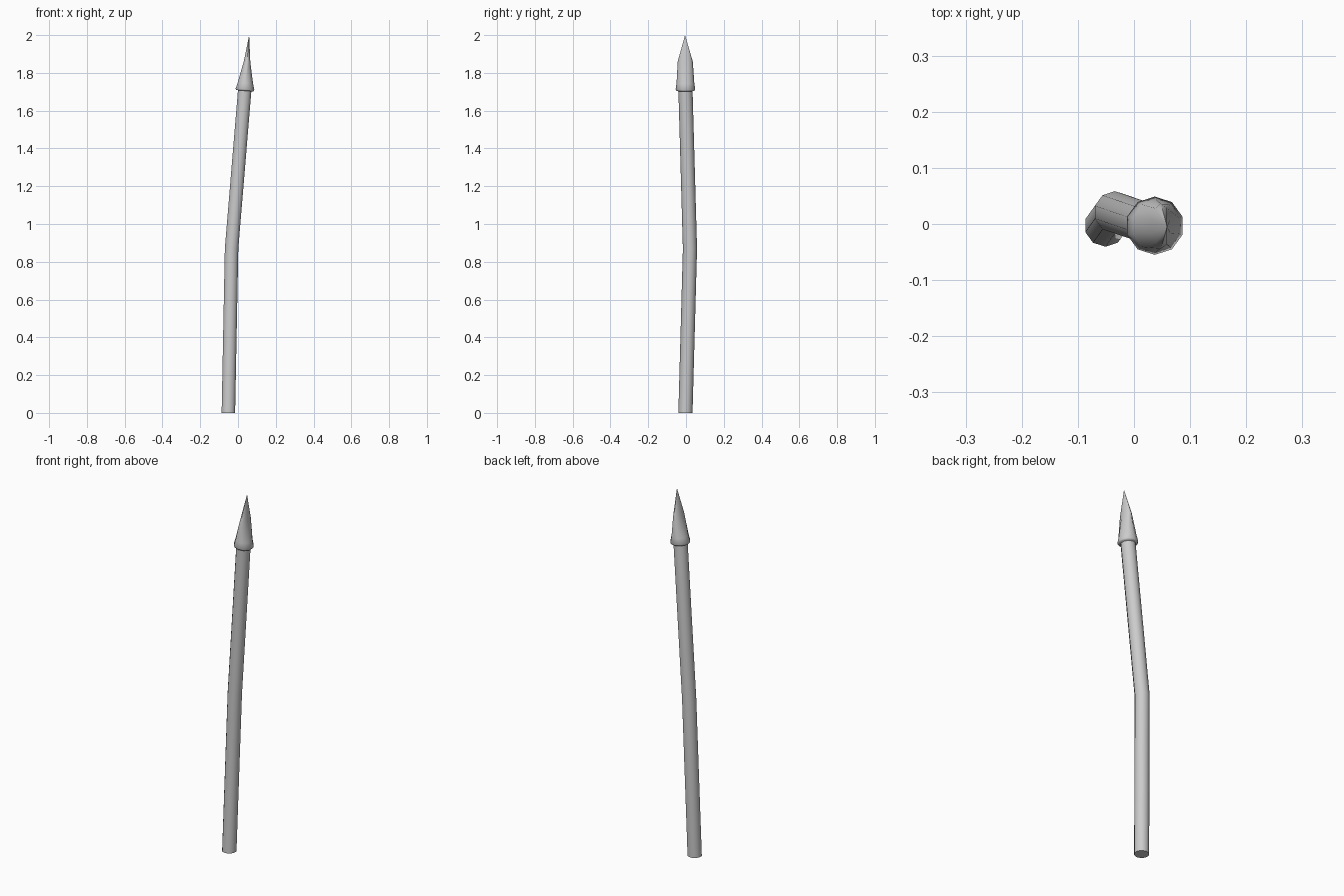
import bpy, bmesh
from math import sin, cos, pi

if "Cube" in bpy.data.objects:
    bpy.data.objects.remove(bpy.data.objects["Cube"])

SIDES = 10
LEAN_X = 0.083  # sideways slope of the upper shaft and head


def loft(name, rings, tip=None, tilt=0.0, angle=45):
    """Skin 10-sided rings given as (x, y, z, radius_x, radius_y), closed at both ends."""
    bm = bmesh.new()
    loops = []
    for x, y, z, rx, ry in rings:
        loop = []
        for i in range(SIDES):
            a = pi / 2 + 2 * pi * i / SIDES
            dx, dy = rx * cos(a), ry * sin(a)
            loop.append(bm.verts.new((x + dx, y + dy, z - tilt * dx)))
        loops.append(loop)
    for low, high in zip(loops, loops[1:]):
        for i in range(SIDES):
            j = (i + 1) % SIDES
            bm.faces.new((low[i], low[j], high[j], high[i]))
    bm.faces.new(loops[0][::-1])
    if tip:
        point = bm.verts.new(tip)
        for i in range(SIDES):
            bm.faces.new((loops[-1][i], loops[-1][(i + 1) % SIDES], point))
    else:
        bm.faces.new(loops[-1])
    bmesh.ops.recalc_face_normals(bm, faces=bm.faces)
    mesh = bpy.data.meshes.new(name)
    bm.to_mesh(mesh)
    bm.free()
    obj = bpy.data.objects.new(name, mesh)
    bpy.context.collection.objects.link(obj)
    bpy.ops.object.select_all(action='DESELECT')
    obj.select_set(True)
    bpy.context.view_layer.objects.active = obj
    bpy.ops.object.shade_smooth_by_angle(angle=angle * pi / 180)
    return obj


# Slightly crooked wooden shaft
R = 0.0375
loft("shaft", [
    (-0.051, -0.003, 0.0, R, R),
    (-0.034, 0.021, 0.87, R, R),
    (0.036, -0.003, 1.715, R, R),
])

# Flared socket flattening into a thin pointed blade
loft("spear_head", [
    (0.036, -0.003, 1.705, 0.047, 0.047),
    (0.037, -0.003, 1.713, 0.052, 0.052),
    (0.039, -0.003, 1.745, 0.043, 0.047),
    (0.048, -0.004, 1.86, 0.018, 0.040),
], tip=(0.059, -0.005, 2.0), tilt=LEAN_X, angle=60)
